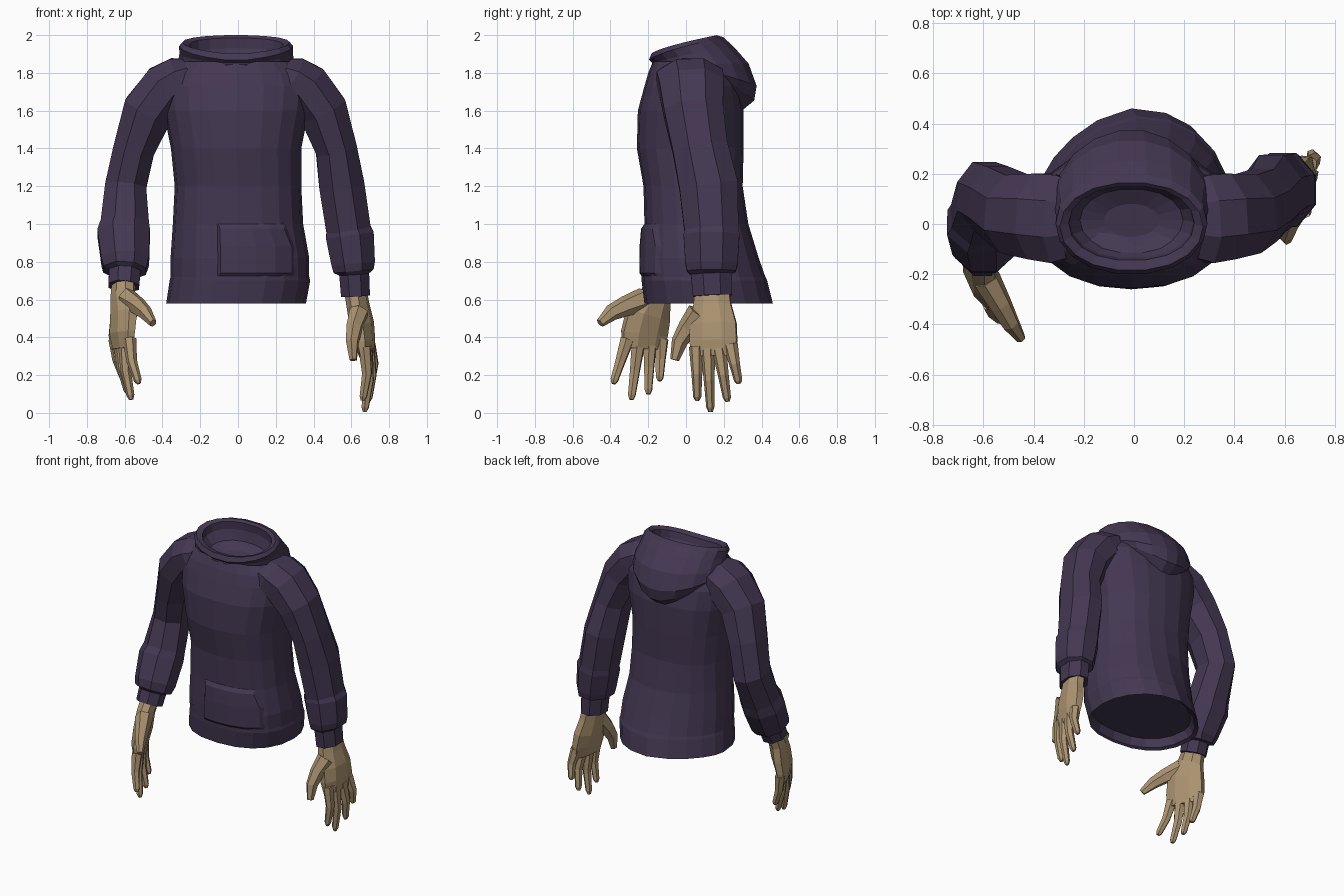
import bpy, bmesh, math
from mathutils import Vector


def material(name, rgb):
    m = bpy.data.materials.new(name)
    m.diffuse_color = (*rgb, 1)
    return m


CLOTH = material("dark purple cloth", (0.057, 0.039, 0.085))
SKIN = material("tan skin", (0.42, 0.30, 0.17))


def loft(name, rings, mat, cap_start=True, cap_end=True):
    """Skin a list of equal-length point rings."""
    bm = bmesh.new()
    vs = [[bm.verts.new(p) for p in r] for r in rings]
    n = len(rings[0])
    for a, b in zip(vs, vs[1:]):
        for i in range(n):
            j = (i + 1) % n
            bm.faces.new((a[i], a[j], b[j], b[i]))
    if cap_start:
        bm.faces.new(vs[0][::-1])
    if cap_end:
        bm.faces.new(vs[-1])
    bmesh.ops.recalc_face_normals(bm, faces=bm.faces)
    me = bpy.data.meshes.new(name)
    bm.to_mesh(me)
    bm.free()
    me.materials.append(mat)
    ob = bpy.data.objects.new(name, me)
    bpy.context.collection.objects.link(ob)
    return ob


def tube(name, path, wide_dir, mat, n=8):
    """Tube along (x, y, z, thin radius, wide radius) stations."""
    pts = [Vector(p[:3]) for p in path]
    rings = []
    for k, p in enumerate(path):
        t = (pts[min(k + 1, len(pts) - 1)] - pts[max(k - 1, 0)]).normalized()
        w = Vector(wide_dir)
        w = (w - t * w.dot(t)).normalized()
        u = t.cross(w)
        rings.append([pts[k] + u * p[3] * math.cos(a) + w * p[4] * math.sin(a)
                      for a in (2 * math.pi * (i + 0.5) / n for i in range(n))])
    return loft(name, rings, mat)


def spow(v, e):
    return math.copysign(abs(v) ** e, v)


def body_ring(z, cx, rx, yf, yb, n=20, e=0.85):
    """Boxy front half; the back half flares unevenly toward the hem."""
    cy, ry = (yf + yb) / 2, (yb - yf) / 2
    low = max(0, min(1, (1.2 - z) / 0.6))
    out = []
    for a in (2 * math.pi * i / n for i in range(n)):
        c, s = math.cos(a), math.sin(a)
        y = cy + ry * spow(s, e + 0.22 * low if s > 0 else e)
        if s > 0.01 and c < 0:
            y -= 0.05 * low * abs(math.sin(2 * a))
        out.append((cx + rx * spow(c, e), y, z))
    return out


# Torso: z, centre x, half width, front y, back y
BODY = [
    (0.65, 0.00, 0.340, -0.195, 0.395),
    (0.59, 0.00, 0.355, -0.208, 0.445),
    (0.58, -0.01, 0.37, -0.22, 0.46),
    (0.70, 0.01, 0.372, -0.235, 0.43),
    (0.72, 0.01, 0.367, -0.235, 0.42),
    (0.82, 0.01, 0.367, -0.235, 0.385),
    (1.00, 0.00, 0.345, -0.22, 0.33),
    (1.20, 0.00, 0.335, -0.225, 0.30),
    (1.40, -0.01, 0.345, -0.26, 0.305),
    (1.60, -0.01, 0.385, -0.255, 0.305),
    (1.73, -0.01, 0.40, -0.22, 0.28),
    (1.80, -0.01, 0.37, -0.20, 0.25),
    (1.86, -0.01, 0.30, -0.175, 0.21),
]
loft("hoodie_torso", [body_ring(*b) for b in BODY], CLOTH, cap_end=False)


def front_y(x, z):
    """Depth of the torso front at a given x and z."""
    for a, b in zip(BODY[2:], BODY[3:]):
        if a[0] <= z <= b[0]:
            f = (z - a[0]) / (b[0] - a[0])
            cx, rx, yf, yb = [a[i] + (b[i] - a[i]) * f for i in range(1, 5)]
            s = max(0, 1 - min(1, abs((x - cx) / rx)) ** (2 / 0.85))
            return (yf + yb) / 2 - (yb - yf) / 2 * s ** (0.85 / 2)


# Front pocket: a raised patch that follows the torso front
def pocket():
    bm = bmesh.new()
    rows = [(0.725, -0.11, 0.30, 0), (0.74, -0.11, 0.30, 0.012),
            (0.88, -0.11, 0.30, 0.016), (0.975, -0.11, 0.26, 0.016), (1.0, -0.12, 0.26, 0)]
    cols = [0, 0.04, 0.25, 0.5, 0.75, 0.96, 1]
    g = []
    for z, x0, x1, d in rows:
        row = []
        for c in cols:
            x = x0 + (x1 - x0) * c
            lift = d if 0 < c < 1 else -0.004
            row.append(bm.verts.new((x, front_y(x, z) - lift, z)))
        g.append(row)
    for a, b in zip(g, g[1:]):
        for i in range(len(cols) - 1):
            bm.faces.new((a[i], a[i + 1], b[i + 1], b[i]))
    me = bpy.data.meshes.new("front_pocket")
    bm.to_mesh(me)
    bm.free()
    me.materials.append(CLOTH)
    bpy.context.collection.objects.link(bpy.data.objects.new("front_pocket", me))


pocket()

# Hood: half width, front y, front z, back y, back z, side roundness, height curve;
# from the pointed pouch over the rim to the inner floor
HOOD = [
    (0.24, -0.12, 1.82, 0.28, 1.58, 1.2, 2.6),
    (0.29, -0.17, 1.835, 0.365, 1.65, 1.15, 2.6),
    (0.31, -0.185, 1.84, 0.378, 1.73, 1.1, 2),
    (0.31, -0.185, 1.845, 0.335, 1.85, 1, 1),
    (0.30, -0.18, 1.85, 0.255, 1.94, 0.95, 0.8),
    (0.302, -0.20, 1.865, 0.20, 1.99, 0.9, 0.7),
    (0.285, -0.185, 1.90, 0.165, 2.0, 0.9, 0.7),
    (0.25, -0.145, 1.89, 0.15, 1.985, 0.85, 0.7),
    (0.245, -0.135, 1.85, 0.155, 1.93, 0.85, 0.8),
    (0.205, -0.11, 1.81, 0.14, 1.86, 0.9, 1),
    (0.11, -0.05, 1.795, 0.08, 1.82, 0.95, 1),
]


def hood_ring(rx, yf, zf, yb, zb, e, curve, n=18):
    out = []
    for i in range(n):
        a = 2 * math.pi * i / n
        f = (1 + math.sin(a)) / 2
        out.append((-0.01 + rx * spow(math.cos(a), e), yf + (yb - yf) * f,
                    zf + (zb - zf) * f ** curve))
    return out


loft("hood", [hood_ring(*h) for h in HOOD], CLOTH)

# Sleeves, each with a sloped shoulder, an elbow seam, a puffed forearm and a narrow cuff
tube("right_sleeve", [
    (-0.255, 0.02, 1.79, 0.10, 0.17), (-0.30, 0.02, 1.77, 0.13, 0.19),
    (-0.375, 0.03, 1.725, 0.145, 0.185),
    (-0.475, 0.04, 1.60, 0.145, 0.17), (-0.55, 0.085, 1.40, 0.118, 0.158),
    (-0.595, 0.11, 1.20, 0.118, 0.15), (-0.60, 0.03, 1.00, 0.138, 0.135),
    (-0.605, 0.005, 0.95, 0.15, 0.145), (-0.597, -0.075, 0.80, 0.136, 0.138),
    (-0.60, -0.095, 0.755, 0.122, 0.12), (-0.60, -0.10, 0.745, 0.09, 0.095),
    (-0.605, -0.13, 0.67, 0.088, 0.09)], (0, 1, 0), CLOTH)
tube("left_sleeve", [
    (0.24, 0.02, 1.79, 0.10, 0.17), (0.285, 0.02, 1.77, 0.13, 0.19),
    (0.355, 0.03, 1.725, 0.145, 0.185),
    (0.45, 0.04, 1.60, 0.14, 0.17), (0.52, 0.075, 1.40, 0.118, 0.158),
    (0.55, 0.12, 1.20, 0.13, 0.168), (0.585, 0.135, 0.97, 0.128, 0.155),
    (0.592, 0.135, 0.94, 0.138, 0.16), (0.61, 0.135, 0.79, 0.125, 0.15),
    (0.612, 0.135, 0.75, 0.115, 0.14), (0.615, 0.135, 0.735, 0.086, 0.118),
    (0.622, 0.14, 0.62, 0.083, 0.112)], (0, 1, 0), CLOTH)


def hand(side, palm, wide, thumb, fingers, bulge):
    tube(side + "_palm", palm, wide, SKIN)
    tube(side + "_thumb", [(*p, r, r * 1.2) for p, r in zip(thumb, (0.055, 0.045, 0.036, 0.02))],
         wide, SKIN, 6)
    # Fingers bend slightly at the middle joint
    for name, (base, tip) in zip(("index", "middle", "ring", "little"), fingers):
        b, t = Vector(base), Vector(tip)
        mid = b.lerp(t, 0.5) + Vector(bulge)
        end = mid.lerp(t, 0.85)
        tube(f"{side}_{name}_finger",
             [(*b, 0.036, 0.04), (*mid, 0.028, 0.029), (*end, 0.021, 0.022), (*t, 0.011, 0.012)],
             wide, SKIN, 6)


hand("right",
     [(-0.605, -0.12, 0.70, 0.06, 0.075), (-0.61, -0.16, 0.62, 0.06, 0.09),
      (-0.605, -0.20, 0.52, 0.06, 0.132), (-0.615, -0.22, 0.42, 0.052, 0.138),
      (-0.615, -0.225, 0.34, 0.034, 0.125)], (0.4, -0.92, 0),
     [(-0.585, -0.22, 0.60), (-0.53, -0.32, 0.565), (-0.49, -0.395, 0.53), (-0.45, -0.455, 0.475)],
     [((-0.575, -0.31, 0.39), (-0.525, -0.385, 0.155)), ((-0.60, -0.25, 0.38), (-0.565, -0.29, 0.07)),
      ((-0.625, -0.19, 0.38), (-0.58, -0.20, 0.10)), ((-0.65, -0.13, 0.39), (-0.60, -0.14, 0.17))],
     (-0.012, 0, 0))
hand("left",
     [(0.62, 0.14, 0.66, 0.06, 0.095), (0.635, 0.14, 0.57, 0.06, 0.108),
      (0.655, 0.145, 0.47, 0.064, 0.132), (0.67, 0.145, 0.38, 0.054, 0.136),
      (0.68, 0.145, 0.30, 0.034, 0.125)], (-0.15, -1, 0),
     [(0.64, 0.07, 0.53), (0.615, 0.01, 0.45), (0.605, -0.035, 0.375), (0.61, -0.06, 0.28)],
     [((0.67, 0.055, 0.35), (0.66, 0.06, 0.065)), ((0.68, 0.115, 0.34), (0.67, 0.13, 0.005)),
      ((0.69, 0.175, 0.34), (0.69, 0.22, 0.06)), ((0.695, 0.235, 0.36), (0.705, 0.28, 0.155))],
     (0.018, 0, 0))
